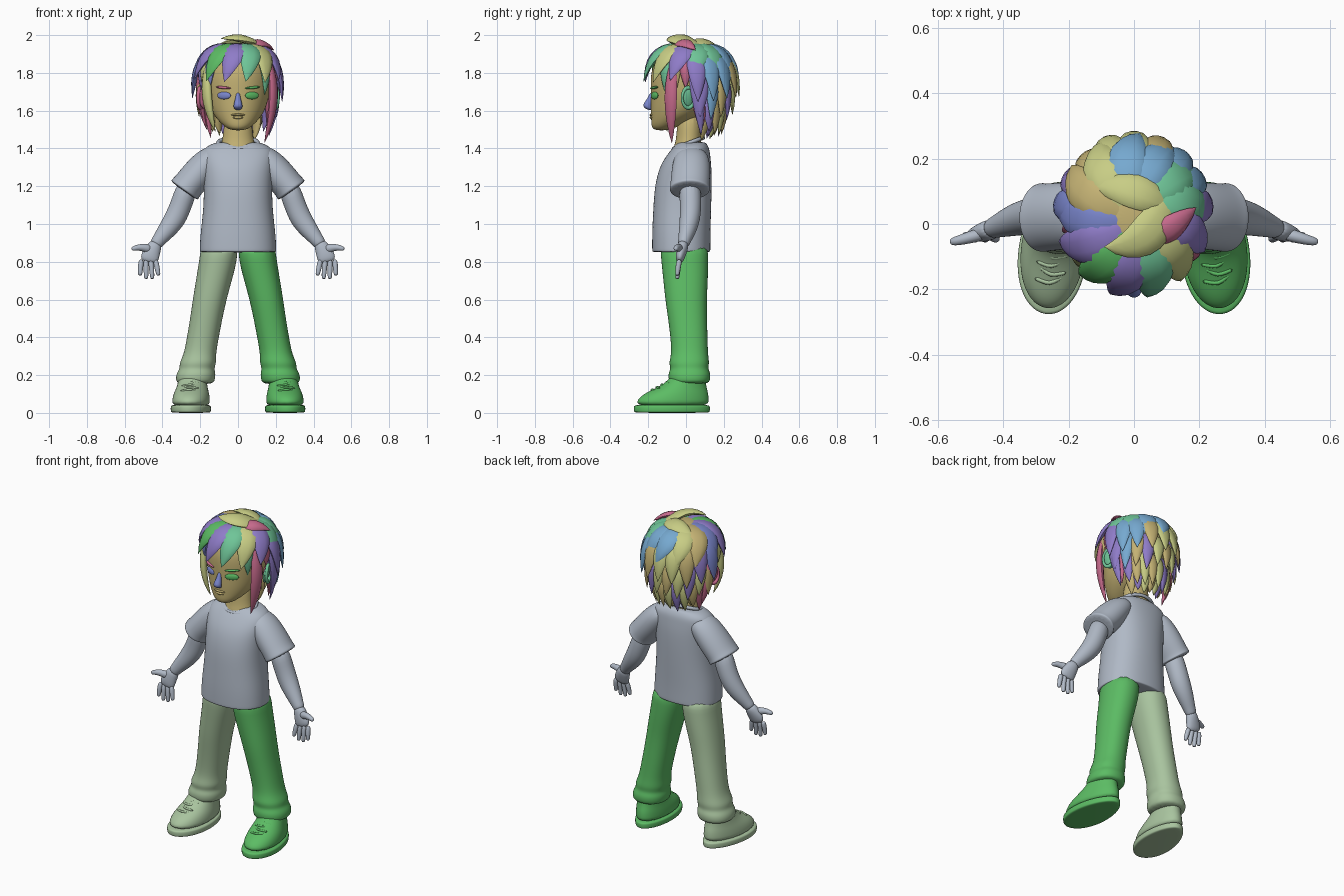
import bpy, bmesh, math, random
from mathutils import Vector

random.seed(4)
if "Cube" in bpy.data.objects:
    bpy.data.objects.remove(bpy.data.objects["Cube"])

# Colours, one letter each
PALETTE = {
    "S": ("grey cloth", "b0b9c6"), "G": ("green", "5cbc64"), "L": ("pale green", "a9c49f"),
    "N": ("tan", "c4b274"), "Y": ("yellow green", "c8cd85"), "P": ("purple", "8f7cc8"),
    "B": ("blue", "76a9d0"), "T": ("teal", "6fc598"), "R": ("pink", "c66a8c"),
    "I": ("periwinkle", "7a86cc"),
}
MATS = {}
for key, (label, code) in PALETTE.items():
    srgb = [int(code[i:i + 2], 16) / 255 for i in (0, 2, 4)]
    colour = [((c + 0.055) / 1.055) ** 2.4 for c in srgb] + [1]
    mat = bpy.data.materials.new(label)
    mat.use_nodes = True
    mat.diffuse_color = colour
    mat.node_tree.nodes["Principled BSDF"].inputs["Base Color"].default_value = colour
    MATS[key] = mat
made = []


def finish(obj, name, key):
    obj.name = name
    obj.data.materials.append(MATS[key])
    made.append(obj)
    return obj


def sweep(name, rings, key, ref=None, n=16, subdiv=2, square=2.0, egg=0.0):
    """Skin over elliptical rings (x, y, z, half width, half depth); level unless ref is given."""
    bm = bmesh.new()
    centres = [Vector(r[:3]) for r in rings]
    last = len(rings) - 1
    loops = []
    for i, (c, ring) in enumerate(zip(centres, rings)):
        u, v = Vector((1, 0, 0)), Vector((0, 1, 0))
        if ref:
            t = (centres[min(i + 1, last)] - centres[max(i - 1, 0)]).normalized()
            v = ref(c)
            v = (v - t * v.dot(t)).normalized()
            u = v.cross(t)
        loop = []
        for k in range(n):
            ang = math.tau * k / n
            p, q = (math.copysign(abs(w) ** (2 / square), w) for w in (math.cos(ang), math.sin(ang)))
            loop.append(bm.verts.new(c + u * p * ring[3] * (1 - egg * q) + v * q * ring[4]))
        loops.append(loop)
    for low, high in zip(loops, loops[1:]):
        for k in range(n):
            j = (k + 1) % n
            bm.faces.new((low[k], low[j], high[j], high[k]))
    bm.faces.new(loops[0])
    bm.faces.new(loops[-1])
    bmesh.ops.recalc_face_normals(bm, faces=bm.faces)
    mesh = bpy.data.meshes.new(name)
    bm.to_mesh(mesh)
    bm.free()
    obj = bpy.data.objects.new(name, mesh)
    bpy.context.collection.objects.link(obj)
    if subdiv:
        mod = obj.modifiers.new("smooth", "SUBSURF")
        mod.levels = mod.render_levels = subdiv
    return finish(obj, name, key)


def ball(name, loc, scale, key, rot=(0, 0, 0)):
    bpy.ops.mesh.primitive_uv_sphere_add(segments=20, ring_count=12, radius=1, location=loc, rotation=rot)
    bpy.context.object.scale = scale
    return finish(bpy.context.object, name, key)


def torus(name, loc, scale, major, minor, key, rot):
    bpy.ops.mesh.primitive_torus_add(major_segments=32, minor_segments=8, major_radius=major,
                                     minor_radius=minor, location=loc, rotation=rot)
    bpy.context.object.scale = scale
    return finish(bpy.context.object, name, key)


def sideways(c):
    return Vector((0, 1, 0))


# Shirt body, neck and collar
sweep("shirt", [(0, y, z, a, b) for z, y, a, b in [
    (.85, -.025, .2, .15), (.855, -.025, .206, .156), (.88, -.025, .205, .156), (.96, -.025, .2, .156),
    (1.08, -.02, .185, .155), (1.2, -.015, .182, .153), (1.3, -.003, .188, .14),
    (1.36, .012, .195, .118), (1.4, .025, .185, .1), (1.425, .03, .14, .08), (1.435, .03, .1, .07)]],
    "S", square=2.3, n=20)
sweep("neck", [(0, .005, 1.38, .095, .078), (0, .01, 1.42, .092, .072),
               (0, .015, 1.46, .08, .066), (0, .02, 1.6, .072, .066)], "N")
torus("collar", (0, .014, 1.428), (1.05, .84, 1), .1, .011, "S", (.36, 0, 0))

# Limbs, both sides
for s, side, trouser in ((1, "left", "G"), (-1, "right", "L")):
    def flip(rows):
        return [(s * x, *rest) for x, *rest in rows]

    sweep(side + "_sleeve", flip([
        (.09, .03, 1.38, .045, .07), (.145, .03, 1.345, .078, .098), (.215, .025, 1.262, .088, .106),
        (.268, .02, 1.2, .084, .105), (.28, .02, 1.184, .09, .109), (.287, .02, 1.174, .086, .105)]),
        "S", sideways)
    sweep(side + "_arm", flip([
        (.26, .02, 1.22, .06, .06), (.298, .025, 1.11, .058, .058), (.33, .022, 1.03, .06, .056),
        (.378, .008, .965, .05, .047), (.425, -.01, .908, .035, .033), (.44, -.015, .885, .034, .03)]),
        "S", sideways)
    sweep(side + "_palm", flip([
        (.43, -.012, .905, .032, .03), (.448, -.02, .87, .042, .031),
        (.466, -.03, .83, .05, .026), (.473, -.035, .795, .045, .017)]), "S", sideways)
    sweep(side + "_thumb", flip([
        (.46, -.03, .865, .026, .022), (.5, -.04, .876, .022, .02), (.535, -.05, .876, .016, .016),
        (.565, -.056, .866, .012, .012)]), "S", sideways, n=10)
    for i in range(4):
        tip_z = .727 - .018 * (i in (1, 2))
        sweep(f"{side}_finger_{i + 1}", flip([
            (.437 + .025 * i, -.034, .815, .015, .016), (.429 + .029 * i, -.042, .77, .015, .015),
            (.422 + .032 * i, -.046, tip_z + .01, .012, .012),
            (.42 + .033 * i, -.046, tip_z, .009, .009)]), "S", sideways, n=10)

    # Trouser leg with bunched folds and a turned cuff
    sweep(side + "_trouser_leg", flip([
        (.1, -.01, .9, .097, .13), (.102, -.007, .82, .103, .128), (.128, -.002, .7, .097, .12),
        (.15, 0, .6, .091, .112), (.168, .008, .5, .087, .105), (.186, .016, .4, .086, .1),
        (.202, .02, .31, .086, .098), (.213, .016, .265, .1, .11), (.217, .018, .235, .092, .1),
        (.222, .018, .21, .106, .114), (.226, .018, .175, .106, .113), (.226, .018, .15, .095, .1)]),
        trouser, square=2.2)

    # Shoe: sole, upper and laces, turned out a little
    shoe = [sweep(side + "_sole", [
        (0, -.075, z, a, b) for z, a, b in [(0, .1, .198), (.005, .106, .205), (.035, .107, .206),
                                            (.045, .1, .2)]], trouser, egg=.12, n=20)]
    shoe.append(sweep(side + "_shoe", [(0, y, z, a, b) for z, y, a, b in [
        (.03, -.073, .1, .197), (.07, -.07, .101, .196), (.105, -.05, .094, .172), (.135, -.02, .083, .132),
        (.175, .008, .075, .098), (.22, .015, .07, .085)]], trouser, egg=.1))
    for k in range(4):
        y, z, tilt = -.185 + .026 * k, .118 + .013 * k, .008 * (-1) ** k
        shoe.append(sweep(f"{side}_lace_{k + 1}", [
            (x, y + abs(x) * .5 + tilt * x / .04, z + .006 - abs(x) * .15, .007, .007)
            for x in (-.048, -.024, 0, .024, .048)], trouser, sideways, n=8, subdiv=1))
    for part in shoe:
        part.location.x = s * .24
        part.rotation_euler.z = s * .1

# Head
sweep("head", [(0, y, z, a, b) for z, y, a, b in [
    (1.495, -.13, .035, .035), (1.515, -.115, .072, .07), (1.56, -.065, .118, .12),
    (1.61, -.03, .148, .158), (1.68, -.01, .167, .177), (1.75, 0, .176, .19), (1.82, .01, .176, .195),
    (1.89, .018, .15, .165), (1.94, .02, .1, .11), (1.96, .02, .04, .045)]], "N", n=24)
sweep("nose", [(0, y, z, a, b) for z, y, a, b in [
    (1.7, -.177, .01, .012), (1.665, -.188, .014, .016), (1.632, -.205, .025, .026),
    (1.614, -.2, .024, .022), (1.603, -.188, .013, .012)]], "I", n=12)
ball("upper_lip", (0, -.181, 1.578), (.036, .012, .007), "N")
ball("lower_lip", (0, -.18, 1.564), (.028, .013, .008), "N")
for s, side, eye, brow, ear in ((1, "left", "G", "G", "T"), (-1, "right", "I", "R", "R")):
    ball(side + "_eye", (s * .074, -.166, 1.68), (.04, .01, .02), eye, (0, 0, s * .45))
    ball(side + "_brow", (s * .078, -.168, 1.722), (.045, .01, .007), brow, (0, s * -.08, s * .45))
    ball(side + "_ear", (s * .19, .01, 1.665), (.016, .036, .055), ear, (0, s * .2, s * .35))
    torus(side + "_ear_rim", (s * .2, .012, 1.668), (.75, 1.15, 1), .046, .01, ear,
          (math.pi / 2, 0, math.pi / 2 + s * .35))


# Hair locks: pointed leaves bent along a three-point curve
def outward(c):
    return c - Vector((0, .02, 1.7))


def lock(name, root, mid, tip, width, key, thick=.02, steps=9):
    p0, p1, p2 = map(Vector, (root, mid, tip))
    rings = []
    for i in range(steps + 1):
        t = i / steps
        c = p0 * (1 - t) ** 2 + p1 * 2 * t * (1 - t) + p2 * t * t
        grow = abs(math.sin(math.pi * (.15 + .85 * t))) ** .8
        rings.append((*c, width * grow + .001, thick * grow + .001))
    return sweep(name, rings, key, outward, n=10, subdiv=0)


def polar(deg, r, z):
    a = math.radians(deg)
    return (.95 * r * math.sin(a), .02 - r * math.cos(a), z)


def row(name, keys, start, end, root, mid, tip, width, swirl=0):
    for i, key in enumerate(keys):
        deg = start + (end - start) * i / (len(keys) - 1)
        lift = random.uniform(-.02, .02)
        lock(f"{name}_{i + 1}", polar(deg + swirl, *root), polar(deg + swirl * .4, *mid),
             polar(deg, tip[0] + lift * .4, tip[1] + lift), width, key)


row("crown_lock", "TYPTTBBYNIPGP", 10, 342, (.04, 1.94), (.22, 1.955), (.252, 1.765), .062, 38)
row("left_temple_lock", "TNR", 50, 84, (.13, 1.9), (.225, 1.87), (.2, 1.7), .036)
row("right_temple_lock", "PYI", -84, -50, (.13, 1.9), (.225, 1.87), (.2, 1.7), .036)
row("upper_back_lock", "PBBNYYNPI", 100, 260, (.14, 1.91), (.25, 1.87), (.255, 1.66), .052)
row("middle_back_lock", "PBNPYNYPYN", 104, 256, (.16, 1.8), (.235, 1.76), (.222, 1.565), .042, 8)
row("lower_back_lock", "RPNYNYPYNR", 110, 250, (.14, 1.7), (.205, 1.64), (.168, 1.475), .036, -8)
row("nape_lock", "NPYNYPN", 125, 235, (.1, 1.62), (.15, 1.56), (.115, 1.46), .034)

# Long side locks and the tufts on top
lock("left_long_lock", (.17, -.07, 1.84), (.215, -.09, 1.66), (.14, -.075, 1.43), .036, "R")
lock("left_ear_lock", (.18, .03, 1.84), (.23, .07, 1.7), (.165, .08, 1.47), .034, "P")
lock("right_long_lock", (-.16, -.08, 1.84), (-.185, -.13, 1.66), (-.12, -.1, 1.49), .032, "Y")
lock("right_ear_lock", (-.18, .03, 1.84), (-.23, .07, 1.7), (-.165, .08, 1.5), .034, "R")
lock("front_tuft", (.1, .08, 1.93), (.06, -.08, 2.0), (-.09, -.07, 1.982), .06, "Y")
lock("back_tuft", (.09, .06, 1.94), (0, .12, 1.985), (-.14, .12, 1.92), .055, "Y")
lock("side_tuft", (.05, -.05, 1.93), (.11, -.02, 1.985), (.19, .05, 1.92), .04, "R")

# Smooth shading, keeping hems and lock edges crisp
bpy.ops.object.select_all(action="DESELECT")
for obj in made:
    obj.select_set(True)
bpy.context.view_layer.objects.active = made[0]
bpy.ops.object.shade_smooth_by_angle(angle=math.radians(55))
